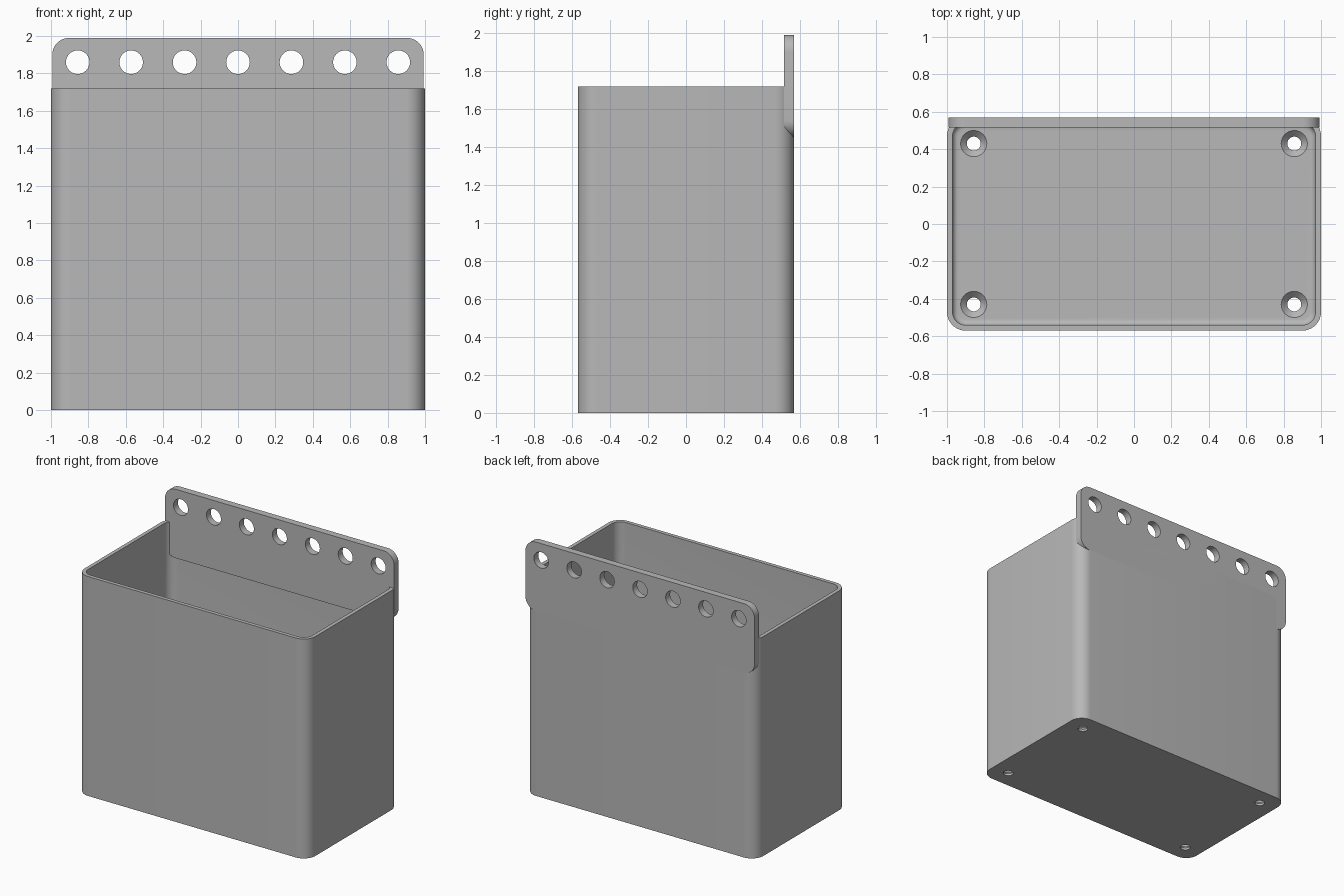
import bpy, bmesh, math
from mathutils import Matrix

default = bpy.data.objects.get("Cube")
if default:
    bpy.data.objects.remove(default, do_unlink=True)

grey = bpy.data.materials.new("plain grey")
grey.use_nodes = True
grey.diffuse_color = (0.48, 0.48, 0.48, 1)
grey.node_tree.nodes["Principled BSDF"].inputs["Base Color"].default_value = grey.diffuse_color

HALF_X, HALF_Y, HEIGHT, CORNER = 1.0, 0.57, 1.72, 0.1
WALL, FLOOR, FILLET = 0.03, 0.05, 0.03


def rounded_rect(half_w, half_h, radius, steps=10):
    """Outline of a rounded rectangle, counter-clockwise."""
    points = []
    for quarter, (sx, sy) in enumerate([(1, 1), (-1, 1), (-1, -1), (1, -1)]):
        for i in range(steps + 1):
            a = math.pi / 2 * (quarter + i / steps)
            points.append((sx * (half_w - radius) + radius * math.cos(a),
                           sy * (half_h - radius) + radius * math.sin(a)))
    return points


def loft(bm, rings):
    """Skin a list of equal-length rings and cap both ends."""
    loops = [[bm.verts.new(co) for co in ring] for ring in rings]
    count = len(loops[0])
    for low, high in zip(loops, loops[1:]):
        for i in range(count):
            j = (i + 1) % count
            bm.faces.new((low[i], low[j], high[j], high[i]))
    bm.faces.new(loops[0][::-1])
    bm.faces.new(loops[-1])


def finish(bm, name):
    bmesh.ops.recalc_face_normals(bm, faces=bm.faces)
    mesh = bpy.data.meshes.new(name)
    bm.to_mesh(mesh)
    bm.free()
    mesh.materials.append(grey)
    obj = bpy.data.objects.new(name, mesh)
    bpy.context.collection.objects.link(obj)
    return obj


def lathe(bm, profile, matrix, sides=40):
    """Turn a (radius, height) profile about its axis and place it."""
    before = set(bm.verts)
    loft(bm, [[(r * math.cos(2 * math.pi * i / sides), r * math.sin(2 * math.pi * i / sides), z)
               for i in range(sides)] for r, z in profile])
    bmesh.ops.transform(bm, matrix=matrix, verts=[v for v in bm.verts if v not in before])


def cut_and_smooth(obj, cutter):
    bpy.ops.object.select_all(action="DESELECT")
    bpy.context.view_layer.objects.active = obj
    obj.select_set(True)
    mod = obj.modifiers.new("holes", "BOOLEAN")
    mod.operation, mod.solver, mod.object = "DIFFERENCE", "EXACT", cutter
    bpy.ops.object.modifier_apply(modifier=mod.name)
    bpy.data.objects.remove(cutter, do_unlink=True)
    bpy.ops.object.shade_smooth_by_angle(angle=math.radians(30))


def level(inset, z):
    return [(x, y, z) for x, y in
            rounded_rect(HALF_X - inset, HALF_Y - inset, CORNER - inset)]


# Open bin: outside wall, rim, inside wall, floor with a small fillet
rings = [level(0, 0), level(0, HEIGHT), level(WALL, HEIGHT)]
for i in range(6):
    a = math.pi / 2 * i / 5
    rings.append(level(WALL + FILLET * (1 - math.cos(a)), FLOOR + FILLET * (1 - math.sin(a))))
bm = bmesh.new()
loft(bm, rings)
bin_body = finish(bm, "bin_body")

# Countersunk screw holes in the floor
bm = bmesh.new()
for x in (-0.857, 0.857):
    for y in (-0.43, 0.43):
        lathe(bm, [(0.037, -0.1), (0.037, FLOOR - 0.033), (0.07, FLOOR), (0.07, FLOOR + 0.1)],
              Matrix.Translation((x, y, 0)))
cut_and_smooth(bin_body, finish(bm, "screw_hole_cutter"))

# Hanging plate along the back, rising above the rim
BOTTOM, TOP, FRONT = 1.45, 1.99, 0.515
middle, half = (TOP + BOTTOM) / 2, (TOP - BOTTOM) / 2
bm = bmesh.new()
loft(bm, [[(x, y, z + middle) for x, z in rounded_rect(0.993, half, 0.09)]
          for y in (FRONT, HALF_Y)])
hanging_plate = finish(bm, "hanging_plate")

# Row of seven round holes
bm = bmesh.new()
for i in range(-3, 4):
    lathe(bm, [(0.063, -0.2), (0.063, 0.2)],
          Matrix.Translation((i * 0.2857, HALF_Y, 1.86)) @ Matrix.Rotation(math.pi / 2, 4, "X"))
cut_and_smooth(hanging_plate, finish(bm, "plate_hole_cutter"))
